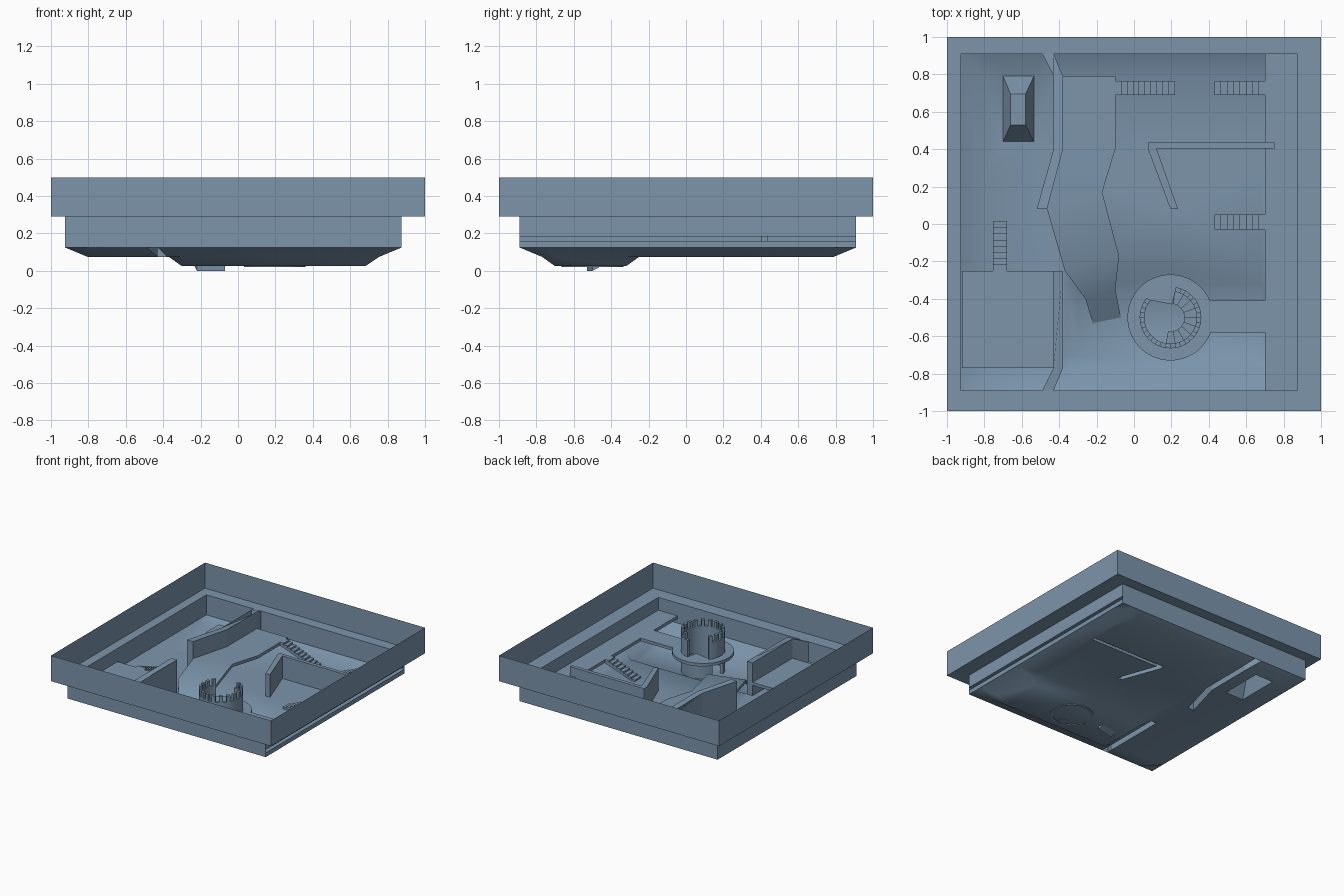
import bpy, bmesh, math
from mathutils import Vector, geometry

if "Cube" in bpy.data.objects:
    bpy.data.objects.remove(bpy.data.objects["Cube"])

mat = bpy.data.materials.new("slate_blue")
mat.diffuse_color = (0.2, 0.3, 0.41, 1)
mat.use_nodes = True
mat.node_tree.nodes["Principled BSDF"].inputs["Base Color"].default_value = mat.diffuse_color


def make(name, verts, faces, smooth=None, recalc=True):
    me = bpy.data.meshes.new(name)
    me.from_pydata([tuple(v) for v in verts], [], faces)
    bm = bmesh.new()
    bm.from_mesh(me)
    bmesh.ops.remove_doubles(bm, verts=bm.verts, dist=1e-5)
    if recalc:
        bmesh.ops.recalc_face_normals(bm, faces=bm.faces)
    bm.to_mesh(me)
    bm.free()
    me.materials.append(mat)
    ob = bpy.data.objects.new(name, me)
    bpy.context.collection.objects.link(ob)
    if smooth:
        me.shade_smooth()
        me.set_sharp_from_angle(angle=math.radians(smooth))
    return ob


def loft(name, a, b, cap_a=True, cap_b=True):
    """Join two matching 3D outlines, with optional end caps."""
    n = len(a)
    faces = [(i, (i + 1) % n, n + (i + 1) % n, n + i) for i in range(n)]
    if cap_a:
        faces.append(tuple(range(n))[::-1])
    if cap_b:
        faces.append(tuple(range(n, 2 * n)))
    return make(name, a + b, faces)


def slab(name, outline, z0, z1):
    return loft(name, [(x, y, z0) for x, y in outline], [(x, y, z1) for x, y in outline])


def rect(x0, x1, y0, y1):
    return [(x0, y0), (x1, y0), (x1, y1), (x0, y1)]


def clamp(t):
    return max(0.0, min(1.0, t))


# ground height: raised rim, flat floor, sunken basin at the front
X0, X1, Y0, Y1 = -0.925, 0.875, -0.89, 0.91


def ground(x, y):
    edge = min(x - X0, X1 - x, y - Y0, Y1 - y)
    pit = min(x + 0.37, 0.75 - x, y + 0.77, -0.25 - y)
    return 0.125 - 0.05 * clamp(edge / 0.12) - 0.05 * clamp(pit / 0.07)


# walls standing in holes of the ground
back_left = [(-0.49, 0.91), (-0.43, 0.79), (-0.43, 0.40), (-0.52, 0.08),
             (-0.465, 0.08), (-0.38, 0.40), (-0.38, 0.79), (-0.43, 0.91)]
front_left = [(-0.43, -0.25), (-0.43, -0.77), (-0.49, -0.89),
              (-0.43, -0.89), (-0.38, -0.77), (-0.38, -0.25)]
right_l = [(0.075, 0.435), (0.75, 0.435), (0.75, 0.405), (0.12, 0.405),
           (0.235, 0.08), (0.195, 0.08), (0.075, 0.40)]
block = rect(-0.70, -0.535, 0.44, 0.79)


def wall(name, outline, top):
    loft(name, [(x, y, ground(x, y)) for x, y in outline],
         [(x, y, 0.29 if abs(y) > 0.85 else top) for x, y in outline], cap_a=False)


wall("back_left_wall", back_left, 0.345)
wall("front_left_wall", front_left, 0.345)
wall("right_wall", right_l, 0.26)
loft("tapered_block", [(x, y, 0.075) for x, y in block],
     [(x, y, 0.2) for x, y in rect(-0.66, -0.58, 0.53, 0.695)], cap_a=False)

# ground sheet, cut around the walls
xs = [X0, -0.805, -0.37, -0.30, 0.2, 0.68, 0.755, X1]
ys = [Y0, -0.77, -0.70, -0.32, -0.25, 0.25, 0.79, Y1]
pts = [Vector((x, y)) for x in xs for y in ys]
m = len(ys)
edges = [(i * m + j, i * m + j + 1) for i in range(len(xs)) for j in range(m - 1)]
edges += [(i * m + j, i * m + m + j) for i in range(len(xs) - 1) for j in range(m)]
holes = [back_left, front_left, right_l, block]
for h in holes:
    k = len(pts)
    pts += [Vector(p) for p in h]
    edges += [(k + i, k + (i + 1) % len(h)) for i in range(len(h))]
res = geometry.delaunay_2d_cdt(pts, edges, [], 0, 1e-5)


def inside(p, poly):
    hit = False
    for (ax, ay), (bx, by) in zip(poly, poly[1:] + poly[:1]):
        if (ay > p.y) != (by > p.y) and p.x < (bx - ax) * (p.y - ay) / (by - ay) + ax:
            hit = not hit
    return hit


tris = []
for f in res[2]:
    c = sum((res[0][i] for i in f), Vector((0, 0))) / len(f)
    if not any(inside(c, h) for h in holes):
        tris.append(tuple(f))
make("ground", [(v.x, v.y, ground(v.x, v.y)) for v in res[0]], tris, smooth=60, recalc=False)

# outer frame: thin skirt, ledge and inner wall with a slot on the right
outer, inner = rect(-1, 1, -1, 1), rect(X0, X1, Y0, Y1)
rings = [(outer, 0.5), (outer, 0.29), (inner, 0.29), (inner, 0.185), (inner, 0.16), (inner, 0.125)]
fv = [(x, y, z) for r, z in rings for x, y in r]
ff = [(4 * r + i, 4 * r + (i + 1) % 4, 4 * r + 4 + (i + 1) % 4, 4 * r + 4 + i)
      for r in range(5) for i in range(4) if not (r == 3 and i == 1)]
make("frame", fv, ff)

# raised walkway (hollow, open to the slot), bridge and platform
ZL, ZH = 0.16, 0.185
loft("walkway", [(0.70, y, z) for y, z in rect(Y0, Y1, ZL, ZH)],
     [(X1, y, z) for y, z in rect(Y0, Y1, ZL, ZH)], cap_b=False)
slab("bridge", rect(0.408, 0.70, -0.58, -0.41), ZL, ZH)
slab("left_platform", rect(-0.92, -0.43, -0.77, -0.25), ZL, ZH)

# central plateau that bends down into a ramp
left = [(-0.38, 0.79), (-0.38, 0.4), (-0.465, 0.08), (-0.37, -0.25), (-0.26, -0.4), (-0.22, -0.53)]
right = [(-0.1, 0.79), (-0.1, 0.4), (-0.17, 0.17), (-0.08, -0.17), (-0.1, -0.35), (-0.07, -0.5)]
heights = [0.205, 0.205, 0.205, 0.19, 0.105, 0.025]
pv, pf = [], []
for (lx, ly), (rx, ry), z in zip(left, right, heights):
    pv += [(lx, ly, z), (rx, ry, z), (rx, ry, z - 0.025), (lx, ly, z - 0.025)]
for r in range(5):
    pf += [(4 * r + i, 4 * r + (i + 1) % 4, 4 * r + 4 + (i + 1) % 4, 4 * r + 4 + i) for i in range(4)]
pf += [(0, 1, 2, 3), (20, 21, 22, 23)]
make("plateau_ramp", pv, pf, smooth=45)


# straight stairs: from u0 (high) to u1 (low), across v0..v1
def stairs(name, axis, u0, u1, v0, v1, top, low, n):
    du, dz = (u1 - u0) / n, (top - low) / n
    prof = [(u0, top - 2.2 * dz), (u0, top)]
    for i in range(n):
        prof += [(u0 + du * (i + 1), top - dz * i), (u0 + du * (i + 1), top - dz * (i + 1))]
    prof.append((u1 - du, low))
    place = (lambda u, v, z: (u, v, z)) if axis == 'x' else (lambda u, v, z: (v, u, z))
    loft(name, [place(u, v0, z) for u, z in prof], [place(u, v1, z) for u, z in prof])


stairs("plateau_stairs", 'x', -0.1, 0.22, 0.69, 0.765, 0.205, 0.075, 10)
stairs("walkway_stairs_back", 'x', 0.70, 0.43, 0.69, 0.765, ZH, 0.075, 8)
stairs("walkway_stairs_mid", 'x', 0.70, 0.43, -0.03, 0.05, ZH, 0.075, 8)
stairs("platform_stairs", 'y', -0.25, 0.015, -0.755, -0.68, ZH, 0.075, 8)

# round tower with doorways and battlements, built from cells
CX, CY, N = 0.195, -0.5, 36
levels = [0.02, 0.13, 0.185, 0.32, 0.37]


def polar(r, deg, z):
    a = math.radians(deg)
    return (CX + r * math.cos(a), CY + r * math.sin(a), z)


def solid(i, k):
    d = (i % N) * 360 / N + 5
    if not 0 <= k < 4 or (k == 0 and 150 < d < 190) or (k >= 2 and 80 < d < 140):
        return False
    return k < 3 or i % 2 == 0


tv, tf = [], []
for i in range(N):
    for k in range(4):
        if not solid(i, k):
            continue
        b = len(tv)
        tv += [polar(r, d * 10, z) for z in levels[k:k + 2] for d in (i, i + 1) for r in (0.14, 0.165)]
        tf += [(b, b + 4, b + 6, b + 2), (b + 1, b + 3, b + 7, b + 5)]
        for (di, dk), q in {(0, -1): (0, 2, 3, 1), (0, 1): (4, 5, 7, 6),
                            (-1, 0): (0, 1, 5, 4), (1, 0): (2, 6, 7, 3)}.items():
            if not solid(i + di, k + dk):
                tf.append(tuple(b + j for j in q))
make("tower", tv, tf)

# balcony ring around the tower
S = 48
rv = [polar(r, i * 360 / S, z) for i in range(S)
      for r, z in ((0.16, ZL), (0.23, ZL), (0.23, ZH), (0.16, ZH))]
rf = [(4 * i + j, 4 * i + (j + 1) % 4, (4 * i + 4 + (j + 1) % 4) % (4 * S), (4 * i + 4 + j) % (4 * S))
      for i in range(S) for j in range(4)]
make("balcony", rv, rf, smooth=30)

# spiral steps and landing inside the tower
landing = [polar(0.145, d, 0)[:2] for d in range(80, 143, 10)] + [(CX + 0.01, CY + 0.07)]
slab("landing", landing, ZL, ZH)
for i in range(9):
    a, z = 80 - 20 * i, 0.17 - 0.016 * i
    quad = [polar(r, d, 0)[:2] for r, d in
            ((0.075, a), (0.142, a), (0.144, a - 10), (0.142, a - 20), (0.075, a - 20))]
    slab("spiral_step", quad, z - 0.02, z)
